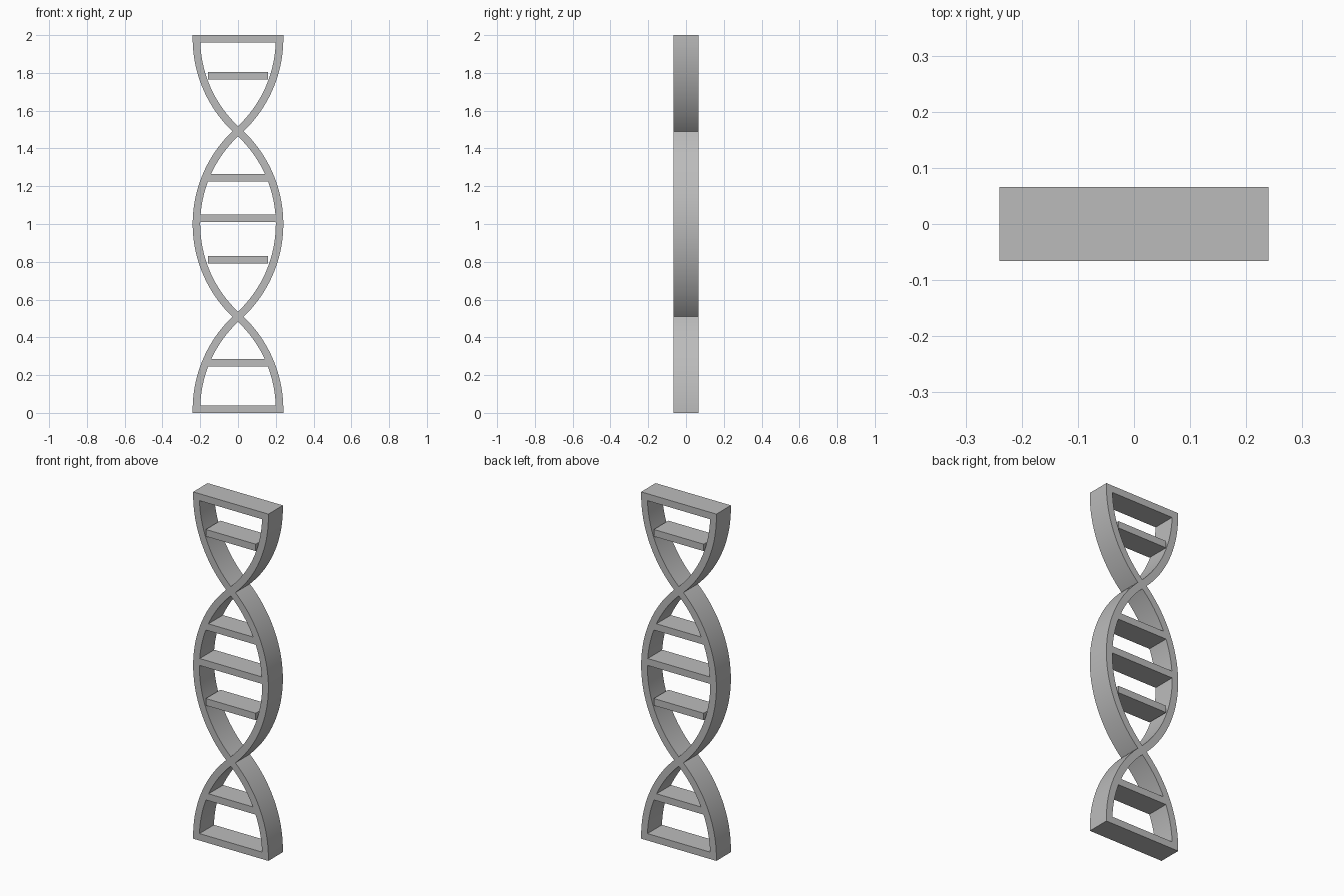
import bpy
import bmesh
import math
from mathutils import Vector

cube = bpy.data.objects.get("Cube")
if cube:
    bpy.data.objects.remove(cube, do_unlink=True)

HEIGHT = 2.0
DEPTH = 0.132          # front-to-back thickness
BAND = 0.04            # strand and rung thickness
SWING = 0.22           # strand centreline reach from the axis
END = 0.018            # short straight piece at each end
HALF = (HEIGHT - 2 * END) / 4          # height of a quarter wave
RADIUS = (HALF ** 2 + SWING ** 2) / (2 * SWING)
SWEEP = math.asin(HALF / RADIUS)
STEPS = 20

grey = bpy.data.materials.new("plain grey")
grey.use_nodes = True
grey.diffuse_color = (0.5, 0.5, 0.5, 1)
grey.node_tree.nodes["Principled BSDF"].inputs["Base Color"].default_value = (0.5, 0.5, 0.5, 1)


def add_object(name, bm):
    bmesh.ops.recalc_face_normals(bm, faces=bm.faces)
    mesh = bpy.data.meshes.new(name)
    bm.to_mesh(mesh)
    bm.free()
    mesh.materials.append(grey)
    obj = bpy.data.objects.new(name, mesh)
    bpy.context.collection.objects.link(obj)
    return obj


def strand_path(side):
    """Centreline points and normals: alternating circular arcs, straight ends."""
    path = [(Vector((side * SWING, 0, 0)), Vector((1, 0, 0)))]
    # each arc: sign of its bulge, centre height, start and end angle
    arcs = [(side, END, 0, SWEEP),
            (-side, HEIGHT / 2, -SWEEP, SWEEP),
            (side, HEIGHT - END, -SWEEP, 0)]
    for index, (sign, centre, start, stop) in enumerate(arcs):
        count = STEPS * 2 if index == 1 else STEPS
        for i in range(1 if index else 0, count + 1):
            a = start + (stop - start) * i / count
            x = RADIUS * math.cos(a) - RADIUS + SWING
            point = Vector((sign * x, 0, centre + RADIUS * math.sin(a)))
            path.append((point, Vector((math.cos(a), 0, sign * math.sin(a)))))
    path.append((Vector((side * SWING, 0, HEIGHT)), Vector((1, 0, 0))))
    return path


def add_strand(name, side):
    bm = bmesh.new()
    rings = []
    for point, normal in strand_path(side):
        rings.append([bm.verts.new(point + normal * (u * BAND / 2) + Vector((0, v * DEPTH / 2, 0)))
                      for u, v in ((-1, -1), (1, -1), (1, 1), (-1, 1))])
    for low, high in zip(rings, rings[1:]):
        for i in range(4):
            j = (i + 1) % 4
            bm.faces.new((low[i], low[j], high[j], high[i]))
    bm.faces.new(rings[0])
    bm.faces.new(rings[-1])
    obj = add_object(name, bm)
    bpy.ops.object.select_all(action="DESELECT")
    obj.select_set(True)
    bpy.context.view_layer.objects.active = obj
    bpy.ops.object.shade_smooth_by_angle(angle=math.radians(30))


def add_rung(name, z, half_width):
    bm = bmesh.new()
    bmesh.ops.create_cube(bm, size=1)
    bmesh.ops.scale(bm, vec=(2 * half_width, DEPTH, BAND), verts=bm.verts)
    bmesh.ops.translate(bm, vec=(0, 0, z), verts=bm.verts)
    add_object(name, bm)


# Two crossing strands
add_strand("left_strand", 1)
add_strand("right_strand", -1)

# End bars and rungs
add_rung("bottom_bar", BAND / 2, 0.2)
add_rung("top_bar", HEIGHT - BAND / 2, 0.2)
add_rung("middle_rung", 1.03, 0.2)
for number, height in enumerate((0.265, 0.81, 1.245, 1.785), 1):
    add_rung(f"short_rung_{number}", height, 0.159)
